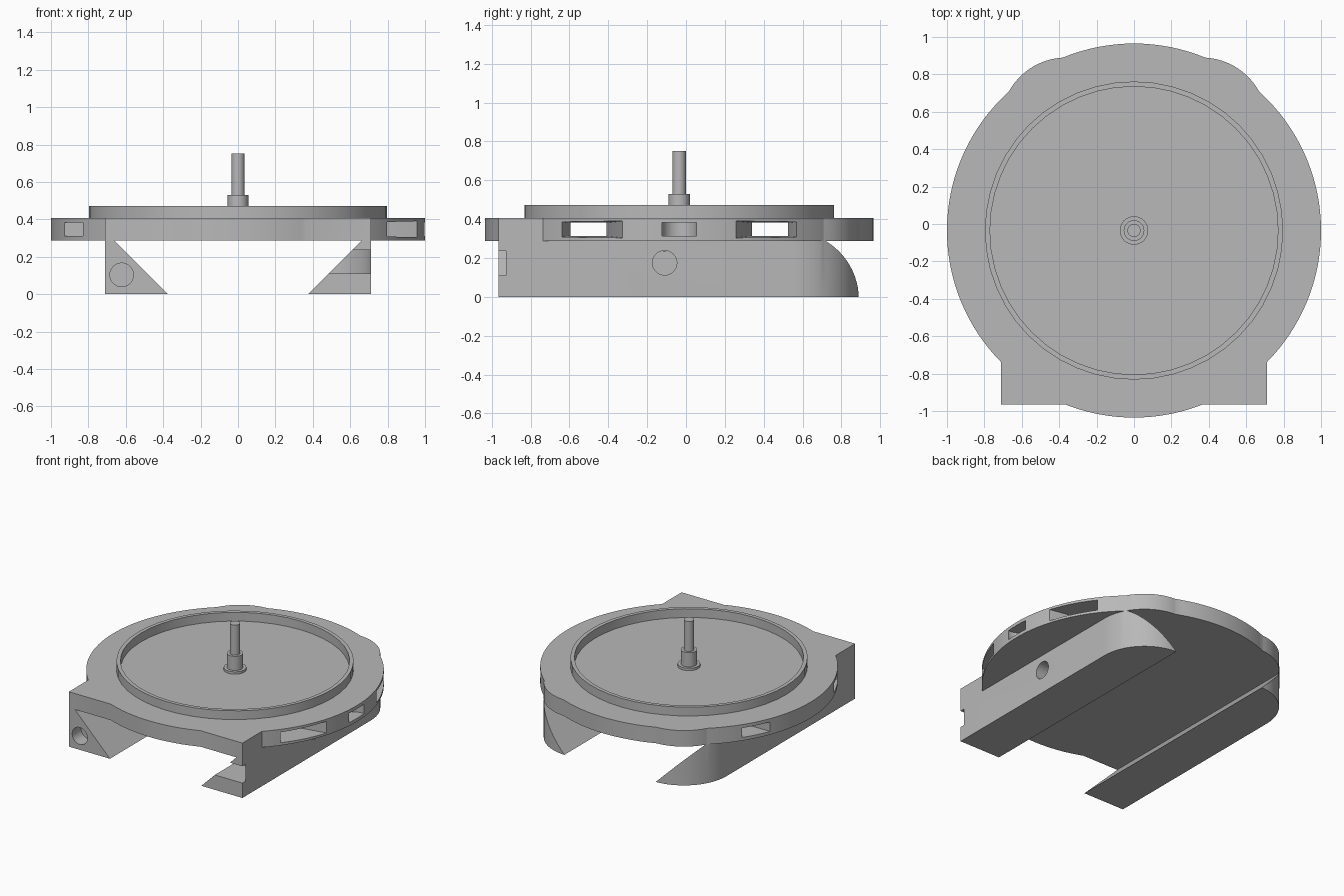
import bpy, bmesh, math
from mathutils import Matrix, Vector

cube = bpy.data.objects.get("Cube")
if cube:
    bpy.data.objects.remove(cube, do_unlink=True)

CY = -0.035           # centre of the round parts
UNDER, TOP = 0.288, 0.407

grey = bpy.data.materials.new("plain_grey")
grey.diffuse_color = (0.48, 0.48, 0.48, 1)
grey.use_nodes = True
bsdf = next(n for n in grey.node_tree.nodes if n.type == 'BSDF_PRINCIPLED')
bsdf.inputs["Base Color"].default_value = grey.diffuse_color
bsdf.inputs["Roughness"].default_value = 0.7


def make(name, bm):
    bmesh.ops.recalc_face_normals(bm, faces=bm.faces)
    mesh = bpy.data.meshes.new(name)
    bm.to_mesh(mesh)
    bm.free()
    mesh.materials.append(grey)
    ob = bpy.data.objects.new(name, mesh)
    bpy.context.collection.objects.link(ob)
    return ob


def loft(name, start, end):
    """Solid between two matching loops of points."""
    bm = bmesh.new()
    a = [bm.verts.new(p) for p in start]
    b = [bm.verts.new(p) for p in end]
    bm.faces.new(a)
    bm.faces.new(b)
    for i in range(len(a)):
        j = (i + 1) % len(a)
        bm.faces.new((a[i], a[j], b[j], b[i]))
    return make(name, bm)


def box(name, x0, x1, y0, y1, z0, z1):
    loop = [(x0, y0), (x1, y0), (x1, y1), (x0, y1)]
    return loft(name, [(x, y, z0) for x, y in loop], [(x, y, z1) for x, y in loop])


def cylinder(name, base, radius, height, sides=48, axis='Z'):
    turn = {'Z': Matrix(), 'X': Matrix.Rotation(math.pi / 2, 4, 'Y'),
            'Y': Matrix.Rotation(-math.pi / 2, 4, 'X')}[axis]
    ring = [Vector((radius * math.cos(math.tau * i / sides),
                    radius * math.sin(math.tau * i / sides), 0)) for i in range(sides)]
    up = Vector((0, 0, height))
    return loft(name, [turn @ p + Vector(base) for p in ring],
                [turn @ (p + up) + Vector(base) for p in ring])


def lathe(name, profile, sides=48, closed=False):
    """Revolve (radius, z) points about the model's upright axis."""
    bm = bmesh.new()
    verts = [bm.verts.new((r, CY, z)) for r, z in profile]
    pairs = list(zip(verts, verts[1:]))
    if closed:
        pairs.append((verts[-1], verts[0]))
    edges = [bm.edges.new(p) for p in pairs]
    bmesh.ops.spin(bm, geom=verts + edges, cent=(0, CY, 0), axis=(0, 0, 1),
                   angle=math.tau, steps=sides, use_duplicate=False)
    bmesh.ops.remove_doubles(bm, verts=bm.verts, dist=0.0005)
    return make(name, bm)


def combine(target, other, operation):
    mod = target.modifiers.new("combine", 'BOOLEAN')
    mod.operation, mod.solver, mod.object = operation, 'EXACT', other
    bpy.context.view_layer.objects.active = target
    bpy.ops.object.modifier_apply(modifier=mod.name)
    bpy.data.objects.remove(other, do_unlink=True)


# Block with two rounded back corners, hollowed to leave a rail on each side
HALF, FRONT, BACK, R = 0.712, -0.965, 0.89, 0.35
arc = [math.radians(a) for a in range(0, 91, 5)]
corner = [(HALF - R + R * math.cos(a), BACK - R + R * math.sin(a)) for a in arc]
outline = [(HALF, FRONT)] + corner + [(-x, y) for x, y in reversed(corner)] + [(-HALF, FRONT)]
body = loft("base_body", [(x, y, 0) for x, y in outline], [(x, y, TOP) for x, y in outline])
section = [(-0.275, -0.1), (0.275, -0.1), (0.663, UNDER), (-0.663, UNDER)]
combine(body, loft("channel_cutter", [(x, -1.2, z) for x, z in section],
                   [(x, 1.2, z) for x, z in section]), 'DIFFERENCE')

# Round plate
combine(body, cylinder("round_plate", (0, CY, UNDER), 1.0, TOP - UNDER, 128), 'UNION')

# Two crossing slots, flared on the left side
for side in (-1, 1):
    mid = CY + side * 0.4675
    combine(body, box("slot_cutter", -1.2, 1.2, mid - 0.093, mid + 0.093, 0.312, 0.382), 'DIFFERENCE')

    def mouth(x, half, low, high):
        return [(x, mid - half, low), (x, mid + half, low),
                (x, mid + half, high), (x, mid - half, high)]
    combine(body, loft("flare_cutter", mouth(0.62, 0.092, 0.313, 0.381),
                       mouth(1.1, 0.21, 0.3, 0.394)), 'DIFFERENCE')

# Shallow middle pocket with a hollow back
combine(body, cylinder("pocket_cutter", (0.98, CY, 0.312), 0.09, 0.07, 32), 'DIFFERENCE')

# Blind round holes and the curved notch in the left rail
combine(body, cylinder("side_hole_cutter", (0.61, -0.11, 0.175), 0.063, 0.2, 32, 'X'), 'DIFFERENCE')
combine(body, cylinder("front_hole_cutter", (-0.622, -1.1, 0.103), 0.063, 0.24, 32, 'Y'), 'DIFFERENCE')
combine(body, cylinder("notch_cutter", (0.45, FRONT, 0.11), 0.265, 0.125, 48), 'DIFFERENCE')

# Raised rim
rim = lathe("raised_rim", [(0.77, TOP - 0.01), (0.797, TOP - 0.01), (0.797, 0.472), (0.77, 0.472)],
            48, closed=True)

# Stepped centre spindle
spindle = lathe("centre_spindle", [(0, TOP - 0.01), (0.076, TOP - 0.01), (0.076, 0.425),
                                   (0.055, 0.425), (0.055, 0.53), (0.035, 0.53),
                                   (0.035, 0.752), (0, 0.752)], 32)

# Smooth curved walls, keep sharp edges
for ob in (body, rim, spindle):
    bpy.ops.object.select_all(action='DESELECT')
    ob.select_set(True)
    bpy.context.view_layer.objects.active = ob
    bpy.ops.object.shade_smooth_by_angle(angle=math.radians(30))
